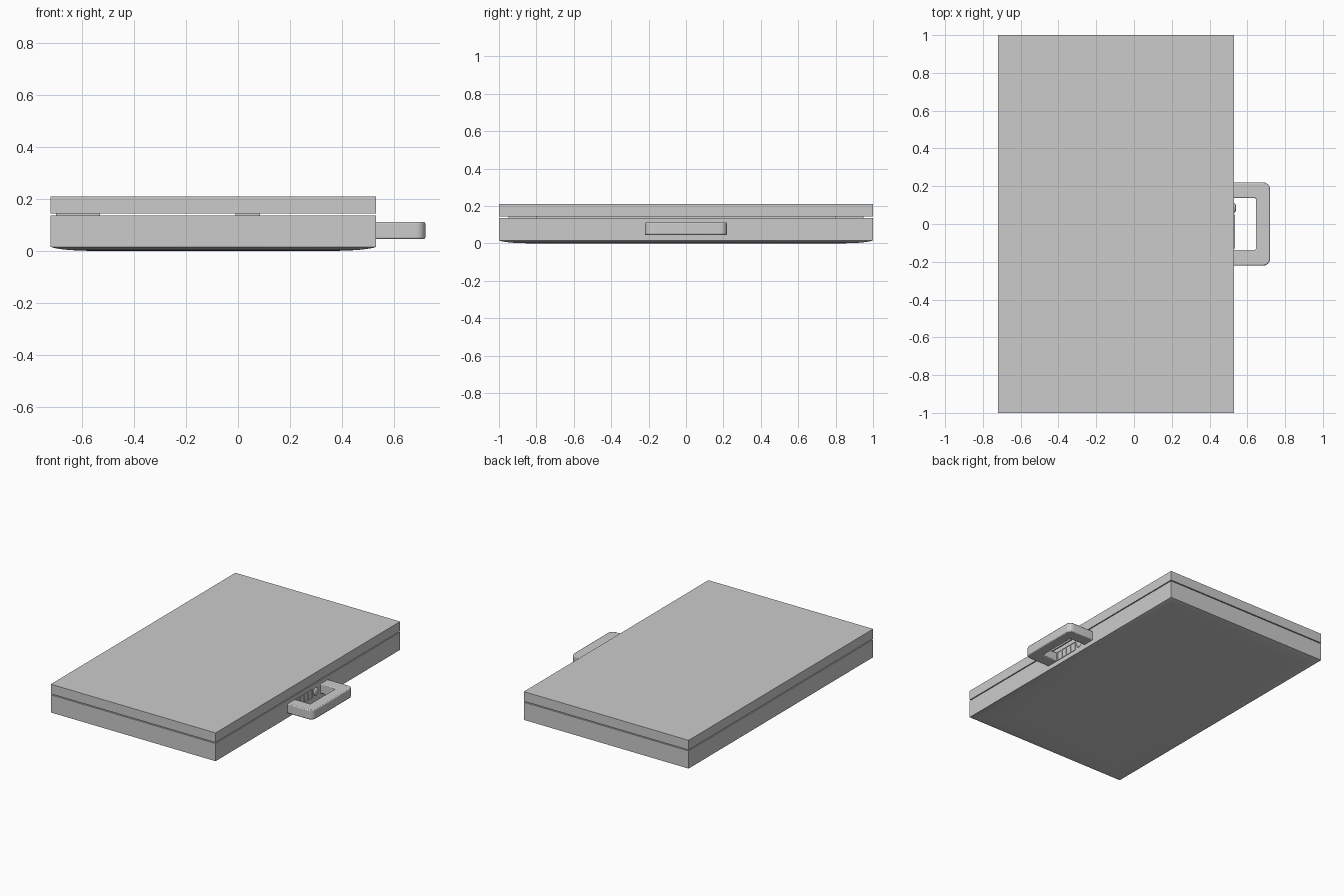
import bpy, bmesh, math

if "Cube" in bpy.data.objects:
    bpy.data.objects.remove(bpy.data.objects["Cube"])

X0, X1 = -0.72, 0.53          # case extents in x


def finish(name, bm, smooth=False):
    bmesh.ops.recalc_face_normals(bm, faces=bm.faces[:])
    me = bpy.data.meshes.new(name)
    bm.to_mesh(me)
    bm.free()
    ob = bpy.data.objects.new(name, me)
    bpy.context.collection.objects.link(ob)
    if smooth:
        bpy.ops.object.select_all(action='DESELECT')
        ob.select_set(True)
        bpy.context.view_layer.objects.active = ob
        bpy.ops.object.shade_smooth_by_angle(angle=math.radians(30))
    return ob


def box(name, x0, x1, y0, y1, z0, z1):
    bm = bmesh.new()
    bmesh.ops.create_cube(bm, size=1)
    for v in bm.verts:
        v.co = ((x0 + x1) / 2 + v.co.x * (x1 - x0),
                (y0 + y1) / 2 + v.co.y * (y1 - y0),
                (z0 + z1) / 2 + v.co.z * (z1 - z0))
    return finish(name, bm)


# Base: stacked rectangles, the lowest ones forming the softly domed underside
bm = bmesh.new()
rings = []
for inset, z in [(0.20, 0.0), (0.12, 0.0015), (0.07, 0.004), (0.035, 0.008),
                 (0.012, 0.012), (0.0, 0.016), (0.0, 0.137)]:
    a, b, c = X0 + inset, X1 - inset, 1 - inset
    rings.append([bm.verts.new(p) for p in
                  ((a, -c, z), (b, -c, z), (b, c, z), (a, c, z))])
for lo, hi in zip(rings, rings[1:]):
    for i in range(4):
        j = (i + 1) % 4
        bm.faces.new((lo[i], lo[j], hi[j], hi[i]))
bm.faces.new(rings[0][::-1])
bm.faces.new(rings[-1])
finish("base", bm, smooth=True)

# Lid, separated from the base by a thin gap
box("lid", X0, X1, -1, 1, 0.1435, 0.21)

# Hinge strip and inner pad bridging the gap
box("hinge_strip", -0.70, -0.53, -0.95, 0.95, 0.135, 0.145)
box("inner_pad", -0.01, 0.085, -0.8, 0.8, 0.135, 0.145)

# Carry handle: U outline with rounded outer corners, extruded and chamfered
R, OX, OY, IX, IY = 0.035, 0.72, 0.22, 0.645, 0.137
outline = [(0.525, -OY)]
for cy, start in ((-OY + R, -90), (OY - R, 0)):
    for i in range(7):
        t = math.radians(start + 15 * i)
        outline.append((OX - R + R * math.cos(t), cy + R * math.sin(t)))
outline += [(0.525, OY), (0.525, IY), (IX, IY), (IX, -IY), (0.525, -IY)]
bm = bmesh.new()
face = bm.faces.new([bm.verts.new((x, y, 0.046)) for x, y in outline])
top = bmesh.ops.extrude_face_region(bm, geom=[face])
for v in [g for g in top["geom"] if isinstance(g, bmesh.types.BMVert)]:
    v.co.z = 0.112
handle = finish("handle", bm, smooth=True)
bev = handle.modifiers.new("soft_edges", 'BEVEL')
bev.width = 0.006
bev.segments = 2
bev.limit_method = 'ANGLE'
bev.angle_limit = math.radians(40)

# Port frame with ribs on the side wall behind the handle
box("port_frame_top", 0.525, 0.534, -0.13, 0.05, 0.105, 0.111)
box("port_frame_bottom", 0.525, 0.534, -0.13, 0.05, 0.047, 0.053)
for i in range(5):
    y = -0.13 + i * 0.0435
    box(f"port_rib_{i + 1}", 0.525, 0.534, y, y + 0.006, 0.053, 0.105)

# Round button beside the ports
bm = bmesh.new()
bmesh.ops.create_uvsphere(bm, u_segments=24, v_segments=12, radius=1)
for v in bm.verts:
    v.co = (0.53 + v.co.x * 0.011, 0.085 + v.co.y * 0.026, 0.08 + v.co.z * 0.026)
finish("button", bm, smooth=True)
